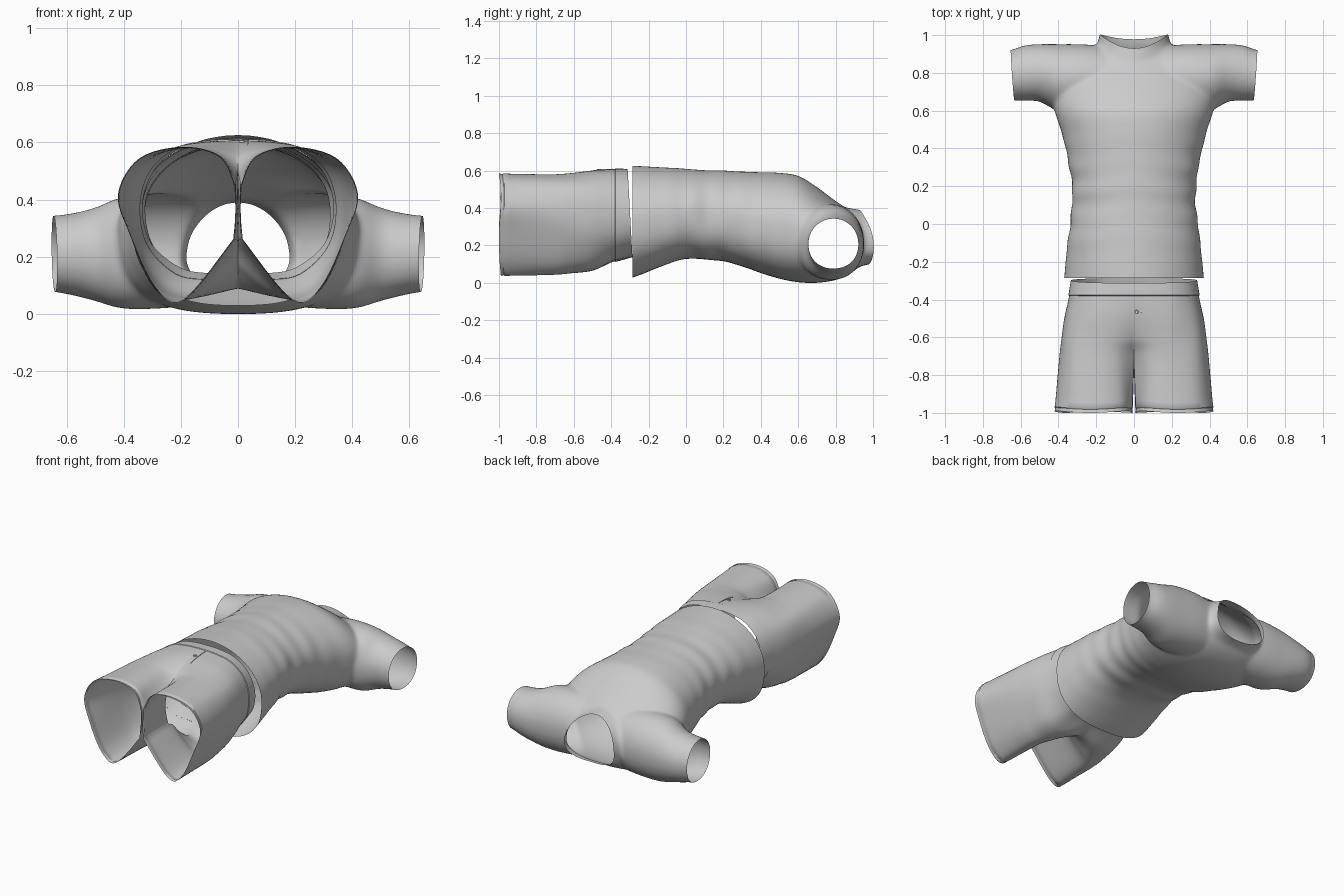
import bpy, bmesh
from math import sin, cos, pi, exp
from mathutils import Vector

if "Cube" in bpy.data.objects:
    bpy.data.objects.remove(bpy.data.objects["Cube"])


def smooth_keys(keys, n):
    """Catmull-Rom resampling of a list of equal-length tuples."""
    out = []
    for i in range(len(keys) - 1):
        p = [keys[max(0, min(len(keys) - 1, i + k))] for k in (-1, 0, 1, 2)]
        for s in range(n):
            t = s / n
            out.append(tuple(0.5 * (2 * b + (c - a) * t + (2 * a - 5 * b + 4 * c - d) * t * t
                                    + (3 * b - a - 3 * c + d) * t ** 3) for a, b, c, d in zip(*p)))
    return out + [keys[-1]]


def oval(half, lo, hi, taper=0.0, n=64, e_lo=2.6):
    """Cross-section centred on 0, flatter below, optionally narrowing upward."""
    pts = []
    for i in range(n):
        a = 2 * pi * i / n
        e = 2 / (e_lo if sin(a) < 0 else 2.0)
        c, s = [abs(v) ** e * (1 if v > 0 else -1) for v in (cos(a), sin(a))]
        pts.append((half * c * (1 - taper * s), (lo + hi) / 2 + (hi - lo) / 2 * s))
    return pts


def loft(bm, rings, closed=True, caps=False):
    rows = [[bm.verts.new(p) for p in r] for r in rings]
    n = len(rows[0])
    for a, b in zip(rows, rows[1:]):
        for i in range(n if closed else n - 1):
            j = (i + 1) % n
            bm.faces.new((a[i], a[j], b[j], b[i]))
    if caps:
        bm.faces.new(rows[0])
        bm.faces.new(rows[-1])
    return rows


def make_object(name, bm, angle=50):
    bmesh.ops.recalc_face_normals(bm, faces=bm.faces[:])
    me = bpy.data.meshes.new(name)
    bm.to_mesh(me)
    bm.free()
    ob = bpy.data.objects.new(name, me)
    bpy.context.collection.objects.link(ob)
    bpy.ops.object.select_all(action='DESELECT')
    ob.select_set(True)
    bpy.context.view_layer.objects.active = ob
    bpy.ops.object.shade_smooth_by_angle(angle=angle * pi / 180)
    return ob


# --- Shirt: torso, sleeves and neck fused into one skin, then cut open ---
torso = [(-.42, .385, .0, .63), (-.285, .37, .028, .626), (-.1, .352, .10, .616), (0, .338, .128, .61),
         (.1, .328, .125, .602), (.2, .328, .115, .60), (.3, .342, .088, .595), (.4, .362, .052, .591),
         (.5, .388, .022, .588), (.6, .42, .003, .572), (.7, .43, 0, .512), (.8, .40, .015, .437),
         (.88, .31, .05, .385), (.94, .2, .1, .34)]
arm = [(0, .6, .93, .04, .40), (.25, .6, .95, .02, .42), (.40, .6, .952, .018, .41), (.5, .648, .952, .045, .372),
       (.58, .652, .945, .065, .352), (.66, .655, .92, .078, .343), (.8, .66, .91, .08, .34)]
arm = [(-k[0],) + k[1:] for k in arm[:0:-1]] + arm
neck = [(.82, .25, .06, .41), (.9, .225, .075, .395), (.96, .185, .095, .387), (1.08, .16, .115, .383)]

bm = bmesh.new()
loft(bm, [[(x, y, z) for x, z in oval(h, a, b)] for y, h, a, b in smooth_keys(torso, 4)], caps=True)
loft(bm, [[(x, (y0 + y1) / 2 + u, z) for u, z in oval((y1 - y0) / 2, a, b, e_lo=2.2)]
          for x, y0, y1, a, b in smooth_keys(arm, 4)], caps=True)
loft(bm, [[(x, y, z) for x, z in oval(h, a, b, .2)] for y, h, a, b in smooth_keys(neck, 4)], caps=True)
skin = make_object("shirt_form", bm)
mod = skin.modifiers.new("fuse", 'REMESH')
mod.mode = 'VOXEL'
mod.voxel_size = .012
mod = skin.modifiers.new("soften", 'SMOOTH')
mod.factor = .5
mod.iterations = 10
fused = bpy.data.meshes.new_from_object(skin.evaluated_get(bpy.context.evaluated_depsgraph_get()))
bpy.data.objects.remove(skin)
bm = bmesh.new()
bm.from_mesh(fused)


def cut(co, no):
    bmesh.ops.bisect_plane(bm, geom=bm.verts[:] + bm.edges[:] + bm.faces[:], dist=1e-5,
                           plane_co=co, plane_no=no, clear_outer=True)


def neck_rim(v):
    return 1 - 1.2 * max(0, v.z - .19) ** 2 - .022 * (1 - (v.x / .165) ** 2)


cut((0, -.285, 0), (0, -1, 0))
for s in (-1, 1):
    cut((s * .643, .79, .2), (s, -.07, -.02))
# curved neckline: straighten, cut flat, bend back
for v in bm.verts:
    v.co.y -= neck_rim(v.co)
cut((0, 0, 0), (0, 1, 0))
for v in bm.verts:
    v.co.y += neck_rim(v.co)
# soft cloth folds round the waist and chest
for v in bm.verts:
    x, y, z = v.co
    w = exp(-((y - .15) / .24) ** 2) * (.3 + min(1, abs(x) / .3))
    f = 1 + w * (.007 * sin(y * 48 + abs(x) * 9 + z * 7) + .005 * sin(y * 27 - z * 16 + x * 4))
    v.co.x, v.co.z = x * f, .35 + (z - .35) * f
make_object("shirt", bm)

# --- Shorts: right half sections (x, z) from front centre round to back centre ---
sections = {
    -.30: [(0, .605), (.10, .60), (.2, .575), (.29, .5), (.33, .38), (.30, .25), (.2, .165), (.1, .145), (0, .14)],
    -.39: [(0, .608), (.11, .603), (.22, .578), (.31, .5), (.345, .38), (.32, .24), (.22, .135), (.1, .115), (0, .112)],
    -.50: [(0, .595), (.11, .60), (.23, .58), (.33, .51), (.368, .39), (.35, .24), (.26, .10), (.13, .065), (0, .09)],
    -.61: [(0, .56), (.1, .585), (.22, .578), (.34, .52), (.383, .40), (.365, .25), (.28, .09), (.15, .055), (0, .16)],
    -.72: [(0, .50), (.09, .567), (.21, .577), (.34, .53), (.395, .41), (.375, .27), (.29, .085), (.17, .055), (0, .25)],
    -.995: [(.01, .45), (.06, .55), (.19, .585), (.345, .545), (.42, .42), (.38, .28), (.29, .09), (.19, .047), (.014, .26)],
}
flat_keys = [(y,) + tuple(c for p in pts for c in p) for y, pts in sections.items()]


def section_rows(keys, n):
    rows = []
    for k in smooth_keys(keys, n):
        pts = smooth_keys(list(zip(k[1::2], k[2::2])), 6)
        rows.append([Vector((max(0, x), k[0], z)) for x, z in pts])
    return rows


def mirrored(bm):
    bmesh.ops.mirror(bm, geom=bm.verts[:] + bm.edges[:] + bm.faces[:], axis='X', merge_dist=0)
    seam = [v for v in bm.verts if abs(v.co.x) < 1e-5]
    bmesh.ops.remove_doubles(bm, verts=seam, dist=1e-4)
    return bm


rows = section_rows(flat_keys, 8)
hip, leg = rows[:33], rows[32:]
bm = bmesh.new()
loft(bm, hip[7:], closed=False)
# leg tubes: outer arc plus an inner thigh wall meeting at the crotch
last = len(leg) - 1
leg[-1:] = [[p + Vector((0, .022, 0)) for p in leg[-1]], [p + Vector((0, .018, 0)) for p in leg[-1]], leg[-1]]
leg = leg[:-4] + leg[-3:]
tubes = []
for i, r in enumerate(leg):
    t = i / (len(leg) - 1)
    wall = [r[-1].lerp(r[0], j / 10) + Vector((-.006 * t * sin(pi * j / 10), -.03 * (1 - t) * sin(pi * j / 10), 0))
            for j in range(1, 10)]
    ring = r + wall
    if i == len(leg) - 2:        # stitched hem groove
        mid = Vector((.2, r[0].y, .33))
        ring = [mid + (p - mid) * .985 for p in ring]
    for j, p in enumerate(ring):
        p.y += .005 * t * sin(j * .35)
    tubes.append(ring)
loft(bm, tubes)
bmesh.ops.remove_doubles(bm, verts=bm.verts[:], dist=1e-5)
make_object("shorts", mirrored(bm))

# --- Waistband: slightly raised strip with a sloping top edge and turned lower edge ---
band = []
for i, r in enumerate(hip[:8]):
    band.append([Vector((p.x * 1.014, p.y - (1 - i / 7) * (.012 - .055 * (.605 - p.z)), .37 + (p.z - .37) * 1.014))
                 for p in r])
band.append([p + Vector((0, -.003, 0)) for p in hip[7]])
bm = bmesh.new()
loft(bm, band, closed=False)
make_object("waistband", mirrored(bm), 40)

# --- Fly flap and button on the front ---
bm = bmesh.new()
profile = [(-.39, .606), (-.43, .605), (-.47, .602), (-.51, .595), (-.55, .584)]
loft(bm, [[(.033, y, z - .006), (.034, y, z + .004), (.038, y, z + .004), (.039, y, z - .006)]
          for y, z in profile], caps=True)
make_object("fly_seam", bm, 30)

bm = bmesh.new()
loft(bm, [[(.014 + r * cos(a * pi / 8), -.465 + r * sin(a * pi / 8), z) for a in range(16)]
          for r, z in ((.010, .595), (.010, .607), (.008, .609), (.004, .607))], caps=True)
make_object("button", bm, 30)
